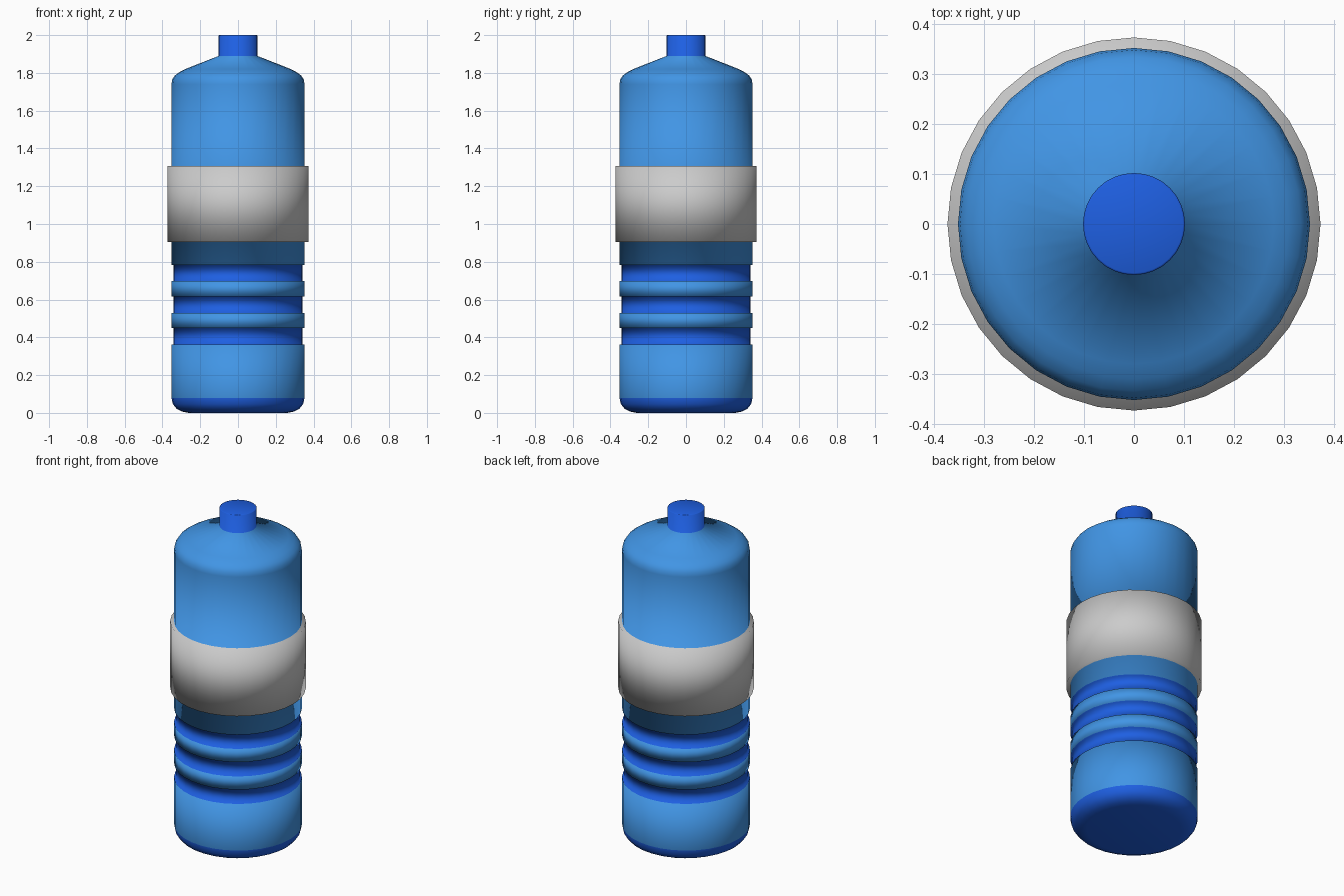
import bpy, bmesh
from math import sin, cos, tau

if "Cube" in bpy.data.objects:
    bpy.data.objects.remove(bpy.data.objects["Cube"])


def material(name, color):
    m = bpy.data.materials.new(name)
    m.diffuse_color = (*color, 1)
    m.use_nodes = True
    m.node_tree.nodes["Principled BSDF"].inputs["Base Color"].default_value = m.diffuse_color
    return m


def lathe(name, bands, mats, sides=32):
    """Spin bands of (slot, [(radius, z), ...]) about z as one continuous smooth skin."""
    bm = bmesh.new()
    previous = None
    for slot, points in bands:
        for r, z in points:
            if r == 0:
                ring = [bm.verts.new((0, 0, z))] * sides
            else:
                ring = [bm.verts.new((r * cos(tau * i / sides), r * sin(tau * i / sides), z))
                        for i in range(sides)]
            if previous:
                for i in range(sides):
                    j = (i + 1) % sides
                    f = bm.faces.new(dict.fromkeys((previous[i], previous[j], ring[j], ring[i])))
                    f.material_index = slot
                    f.smooth = True
            previous = ring
    me = bpy.data.meshes.new(name)
    bm.to_mesh(me)
    bm.free()
    for m in mats:
        me.materials.append(m)
    ob = bpy.data.objects.new(name, me)
    bpy.context.collection.objects.link(ob)
    return ob


light = material("light_blue", (0.053, 0.30, 0.78))
dark = material("dark_blue", (0.013, 0.115, 0.76))
LIGHT, DARK, GREY = range(3)
R, GROOVE, LABEL = 0.352, 0.342, 0.373

# Rounded base
bands = [(DARK, [(0, 0), (0.26, 0), (0.295, 0.007), (0.325, 0.022), (0.345, 0.047), (R, 0.08)])]
# Grip grooves with wall strips between them
for z0, z1 in ((0.363, 0.45), (0.53, 0.617), (0.697, 0.783)):
    bands += [(LIGHT, [(R, z0)]), (DARK, [(GROOVE, z0), (GROOVE, z1), (R, z1)])]
# Label sleeve around the middle
bands += [(LIGHT, [(R, 0.905)]),
          (GREY, [(LABEL, 0.905), (LABEL, 1.308), (R, 1.308)])]
# Upper wall and sloping shoulder
bands += [(LIGHT, [(R, 1.74), (0.348, 1.765), (0.334, 1.787), (0.31, 1.804), (0.28, 1.82), (0.102, 1.89)])]
# Cap
bands += [(DARK, [(0.102, 1.998), (0.098, 2.0), (0, 2.0)])]

lathe("bottle", bands, (light, dark, None))
